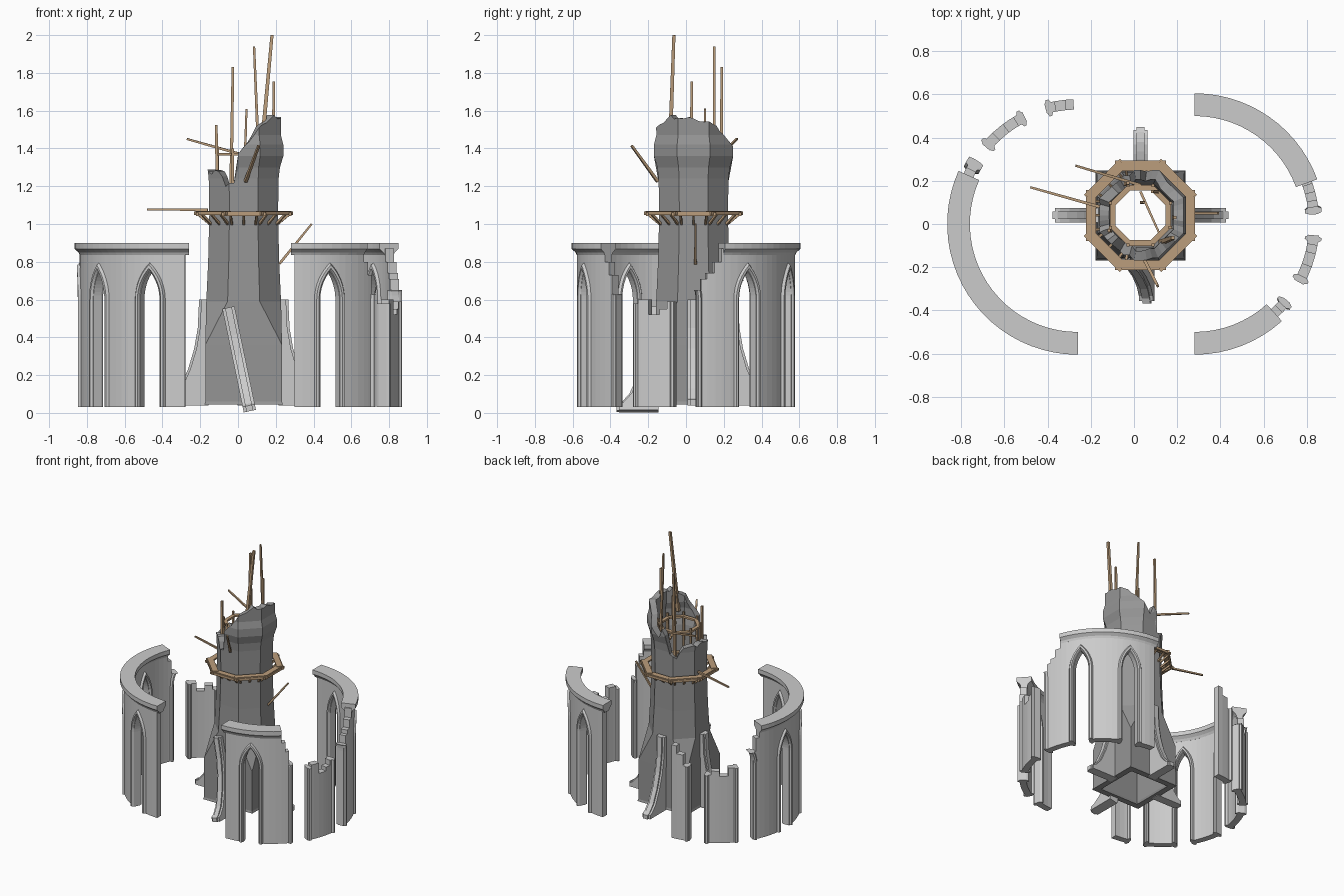
import bpy, bmesh, random
from math import sin, cos, radians, degrees, sqrt, atan2
from mathutils import Vector, Matrix

if "Cube" in bpy.data.objects:
    bpy.data.objects.remove(bpy.data.objects["Cube"])

random.seed(4)
TX, TY = 0.03, 0.04          # tower centre
PITCH = 34.5                 # angle between arches
RM = 0.555                   # mean wall radius


def material(name, col):
    m = bpy.data.materials.new(name)
    m.diffuse_color = (*col, 1)
    m.use_nodes = True
    m.node_tree.nodes["Principled BSDF"].inputs["Base Color"].default_value = m.diffuse_color
    return m


WOOD = material("wood", (0.50, 0.34, 0.20))
DARK = material("dark_stone", (0.30, 0.30, 0.30))


def finish(bm, name, mat=None):
    bmesh.ops.remove_doubles(bm, verts=bm.verts, dist=1e-5)
    bmesh.ops.dissolve_degenerate(bm, edges=bm.edges, dist=1e-5)
    bmesh.ops.recalc_face_normals(bm, faces=bm.faces)
    me = bpy.data.meshes.new(name)
    bm.to_mesh(me)
    bm.free()
    ob = bpy.data.objects.new(name, me)
    bpy.context.collection.objects.link(ob)
    if mat:
        me.materials.append(mat)
    return ob


def loft(bm, rings):
    vr = [[bm.verts.new(p) for p in r] for r in rings]
    n = len(vr[0])
    for a, b in zip(vr, vr[1:]):
        for i in range(n):
            bm.faces.new((a[i], a[(i + 1) % n], b[(i + 1) % n], b[i]))
    bm.faces.new(vr[0])
    bm.faces.new(vr[-1][::-1])


def interp(tab, x):
    if x <= tab[0][0]:
        return tab[0][1:]
    for p, q in zip(tab, tab[1:]):
        if x <= q[0]:
            t = (x - p[0]) / (q[0] - p[0])
            return tuple(u + (v - u) * t for u, v in zip(p[1:], q[1:]))
    return tab[-1][1:]


# ---- curved arcade walls ----
W, CARC, SPRING, FOOT = 0.052, 0.19, 0.60, 0.03


def arch_path(off):
    # half of the pointed arch, from foot to apex, as (u, z)
    R = W + CARC + off
    end = atan2(sqrt(R * R - CARC * CARC), CARC)
    return [(W + off, FOOT), (W + off, 0.25), (W + off, 0.45)] + [
        (-CARC + R * cos(end * i / 8), SPRING + R * sin(end * i / 8)) for i in range(9)]


def arcade(name, cx, mid, steps, cornice):
    def P(r, deg, z):
        return (cx + r * cos(radians(deg)), r * sin(radians(deg)), z)

    def top(deg):
        return next(t for lim, t in steps if deg <= lim)

    arches = [mid + PITCH * k for k in range(-2, 3)]
    arc = [(degrees(u / RM), z) for u, z in arch_path(0)[3:]]
    cuts = {mid - 88, mid + 88} | {s[0] for s in steps if s[0] < mid + 88}
    cuts |= {mid - 88 + 4 * i for i in range(45)}
    for c in arches:
        cuts |= {c + s * a for a, _ in arc for s in (-1, 1)}
    cuts = sorted(round(c, 4) for c in cuts)
    cuts = [c for i, c in enumerate(cuts) if i == 0 or c - cuts[i - 1] > 1e-3]

    def under(deg, m):
        for c in arches:
            if abs(m - c) < arc[0][0]:
                return interp(sorted(arc), abs(deg - c))[0]
        return FOOT

    cells = []
    for a, b in zip(cuts, cuts[1:]):
        m = (a + b) / 2
        t, b0, b1 = top(m), under(a, m), under(b, m)
        cells.append((a, b, b0, b1, t) if min(b0, b1) < t - 0.08 or t > 0.84 else None)
    bm = bmesh.new()
    quad = lambda *ps: bm.faces.new([bm.verts.new(P(*p)) for p in ps])
    I, O = 0.53, 0.578
    side = lambda d, lo, hi: abs(hi - lo) > 1e-4 and quad((I, d, lo), (O, d, lo), (O, d, hi), (I, d, hi))
    prev = None
    for c in cells + [None]:
        if c:
            a, b, b0, b1, t = c
            for r in (I, O):
                quad((r, a, b0), (r, b, b1), (r, b, t), (r, a, t))
            quad((I, a, t), (O, a, t), (O, b, t), (I, b, t))
            quad((I, a, b0), (O, a, b0), (O, b, b1), (I, b, b1))
        if prev and c:
            side(c[0], prev[3], c[2])
            side(c[0], prev[4], c[4])
        elif c:
            side(c[0], c[2], c[4])
        elif prev:
            side(prev[1], prev[3], prev[4])
        prev = c
    finish(bm, name + "_wall")

    # rounded mouldings around each opening, clipped where broken
    bm = bmesh.new()
    sec = [(0, .538), (0, .57), (.010, .592), (.022, .592), (.031, .577),
           (.031, .531), (.022, .515), (.010, .515)]
    paths = [arch_path(o) for o, _ in sec]
    for c in arches:
        for s in (-1, 1):
            zmax = top(c + s * 6.5)
            rings = []
            for i in range(len(paths[0])):
                if i and paths[0][i - 1][1] >= zmax:
                    break
                rings.append([P(r, c + s * degrees(p[i][0] / RM), min(p[i][1], zmax))
                              for p, (_, r) in zip(paths, sec)])
            loft(bm, rings)
    finish(bm, name + "_arch_mouldings")

    # cornice
    bm = bmesh.new()
    prof = [(.578, .835), (.585, .85), (.605, .868), (.605, .90),
            (.50, .90), (.50, .868), (.52, .85), (.53, .835)]
    for a, b in cornice:
        n = max(2, int((b - a) / 5))
        loft(bm, [[P(r, a + (b - a) * i / n, z) for r, z in prof] for i in range(n + 1)])
    finish(bm, name + "_cornice")


arcade("right", 0.28, 0,
       [(-48, .87), (-45, .80), (-42.5, .73), (-32, .63), (-26, .58), (-20, .60), (-14, .52),
        (-10, .55), (0, .59), (8, .65), (11, .71), (15, .74), (19, .80), (99, .87)],
       [(-90, -48), (20, 90)])
arcade("left", -0.26, 180,
       [(96, .74), (101, .68), (112, .60), (121, .55), (127, .58), (133, .54), (146, .60),
        (153, .70), (156, .80), (280, .87)],
       [(156, 270)])

# ---- tower: square base turning into a broken octagonal shaft ----
PROF = [(.045, .208, .208), (.06, .203, .203), (.36, .203, .203), (.59, .198, .085),
        (.80, .188, .079), (1.05, .182, .075), (1.24, .185, .077), (1.30, .192, .079),
        (1.36, .210, .087), (1.42, .210, .087), (1.47, .197, .082), (1.62, .200, .083)]
RUIN = [(-.17, 1.28), (-.10, 1.27), (-.07, 1.20), (-.02, 1.22), (0, 1.36),
        (.06, 1.44), (.12, 1.52), (.18, 1.57)]
N = 6


def corner_point(k, h, c):
    q, j = divmod(k, 2 * N)
    t = (j % N) / N
    x, y = (h, -c + 2 * c * t) if j < N else (h - (h - c) * t, c + (h - c) * t)
    for _ in range(q):
        x, y = -y, x
    return TX + x, TY + y


bm = bmesh.new()
cols = []
for k in range(8 * N):
    x, y = corner_point(k, .2, .083)
    top = interp(RUIN, x)[0] - max(0, y - .04) * .45 * (x > .05) + random.uniform(-.015, .012)
    loop = []
    for thick, prof in ((0, PROF), (.045, PROF[::-1])):
        for z, _, _ in prof:
            zz = min(z, top)
            h, c = interp(PROF, zz)
            f = (h - thick) / h
            loop.append(bm.verts.new((*corner_point(k, h * f, c * f), zz)))
    cols.append(loop)
for a, b in zip(cols, cols[1:] + cols[:1]):
    for i in range(len(a)):
        j = (i + 1) % len(a)
        bm.faces.new((a[i], a[j], b[j], b[i]))
finish(bm, "tower_shaft", DARK)

# ---- flared buttresses, the front one knocked askew ----
FLARE = [(.236, .60), (.243, .45), (.262, .34), (.295, .23), (.34, .13), (.385, .08), (.408, .07), (.408, .04)]
for name, ang in (("right", 0), ("back", 90), ("left", 180), ("front", 270)):
    bm = bmesh.new()
    for w, inset in ((.033, .012), (.018, 0)):
        pts = [(.185, .04), (.185, .60)] + [(d - inset, z) for d, z in FLARE]
        loft(bm, [[(d, y, z) for d, z in pts] for y in (-w, w)])
    M = Matrix.Translation((TX, TY, 0)) @ Matrix.Rotation(radians(ang), 4, 'Z')
    if name == "front":
        M = (Matrix.Translation((.01, 0, .264)) @ Matrix.Rotation(radians(-11.7), 4, 'Y')
             @ Matrix.Translation((-TX, 0, -.3)) @ M)
    bmesh.ops.transform(bm, matrix=M, verts=bm.verts)
    finish(bm, name + "_buttress")


# ---- timber ----
def beam(bm, a, b, w=.016, h=None, taper=1):
    a, b = Vector(a), Vector(b)
    d = (b - a).normalized()
    s = d.cross(Vector((0, 0, 1)) if abs(d.z) < .95 else Vector((0, 1, 0))).normalized()
    u, h = s.cross(d), h or w
    loft(bm, [[p + (s * i * w + u * j * h) * .5 * f for i, j in ((-1, -1), (1, -1), (1, 1), (-1, 1))]
              for p, f in ((a, 1), (b, taper))])


def octo(i, d, s, z):
    a = radians(45 * i)
    return (TX + d * cos(a) - s * sin(a), TY + d * sin(a) + s * cos(a), z)


# outer gallery with slanted struts
bm = bmesh.new()
for i in range(8):
    z = 1.06 + .004 * (i % 2)
    beam(bm, octo(i, .226, -.112, z), octo(i, .226, .112, z), .042, .012)
    beam(bm, octo(i, .246, -.118, z - .008), octo(i, .246, .118, z - .008), .014, .018)
    for s in (-.07, 0, .07):
        beam(bm, octo(i, .24, s, 1.05), octo(i, .18, s * .9, 1.0), .012)
finish(bm, "outer_gallery", WOOD)

# inner frame
bm = bmesh.new()
for i in range(8):
    for z in (1.10, 1.37):
        beam(bm, octo(i, .128, -.062, z), octo(i, .128, .062, z), .026, .014)
    beam(bm, octo(i, .138, .057, .95), octo(i, .138, .057, 1.40), .014)
finish(bm, "inner_frame", WOOD)

# loose and splintered poles
POLES = [((.125, -.085, 1.40), (.180, -.064, 2.0), .022), ((.108, .15, 1.38), (.085, .15, 1.94), .016),
         ((-.037, .185, 1.20), (-.027, .19, 1.83), .018), ((.187, .03, 1.35), (.19, .03, 1.755), .018),
         ((.035, .10, 1.30), (.045, .10, 1.61), .014), ((-.11, -.03, 1.20), (-.115, -.03, 1.525), .018),
         ((.03, .18, 1.365), (-.27, .27, 1.45), .014), ((-.16, .08, 1.075), (-.48, .17, 1.078), .014),
         ((.22, .05, .79), (.39, .05, 1.0), .014), ((.04, -.15, 1.225), (.11, -.288, 1.415), .016),
         ((.03, .15, 1.30), (.12, -.05, 1.33), .012)]
bm = bmesh.new()
for a, b, w in POLES:
    beam(bm, a, b, w, taper=.75)
finish(bm, "splintered_poles", WOOD)
